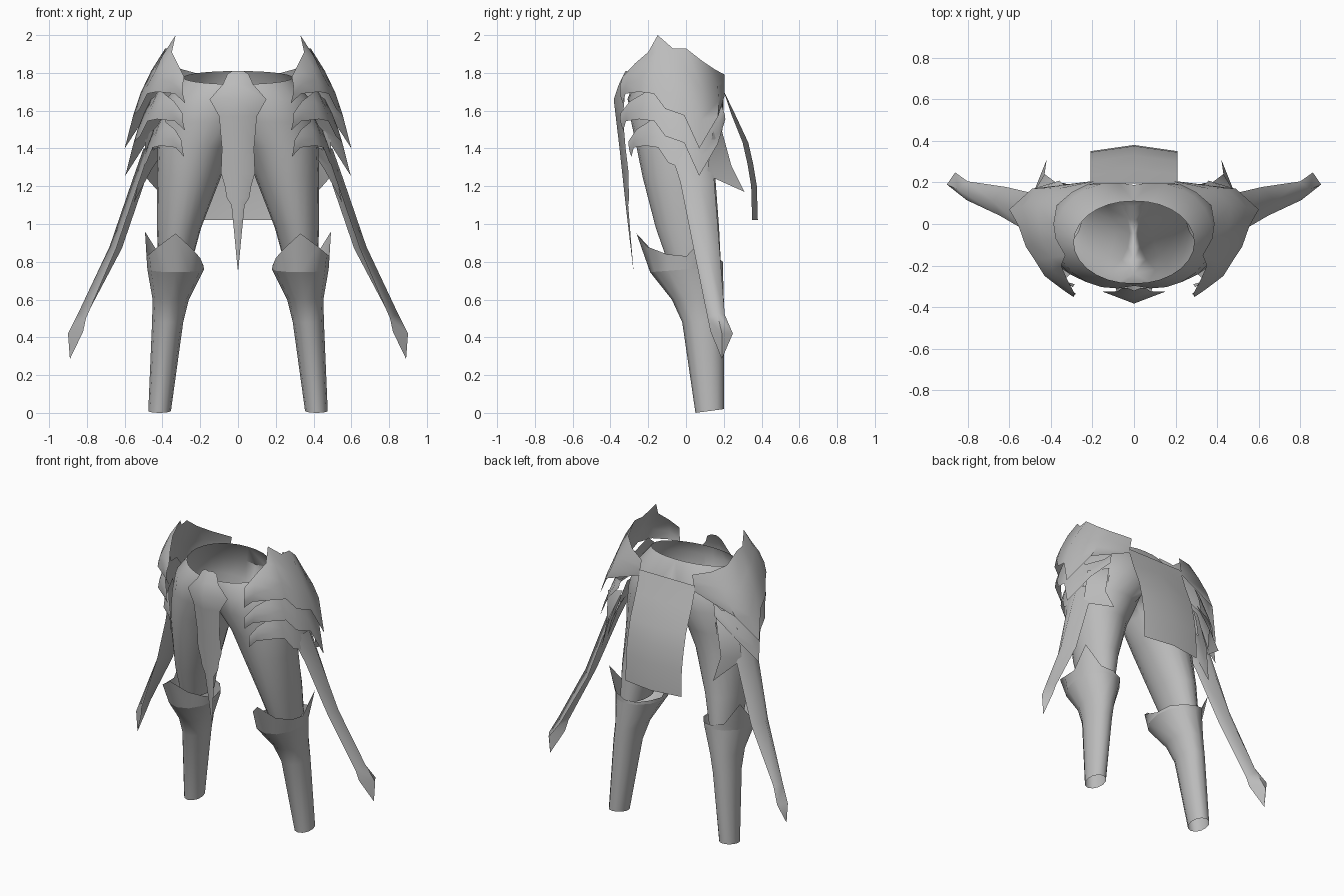
import bpy, bmesh, math
from mathutils import Vector

if "Cube" in bpy.data.objects:
    bpy.data.objects.remove(bpy.data.objects["Cube"])

steel = bpy.data.materials.new("steel_grey")
steel.diffuse_color = (0.5, 0.5, 0.5, 1)
steel.use_nodes = True
steel.node_tree.nodes["Principled BSDF"].inputs["Base Color"].default_value = steel.diffuse_color


def make(name, verts, faces, angle=40, drop_centre=False):
    """Mesh object from points, mirrored over x, smooth with sharp creases."""
    bm = bmesh.new()
    vs = [bm.verts.new(v) for v in verts]
    for f in faces:
        bm.faces.new([vs[i] for i in f])
    if drop_centre:
        wall = [f for f in bm.faces if all(v.co.x < 1e-4 for v in f.verts)]
        bmesh.ops.delete(bm, geom=wall, context='FACES')
    bmesh.ops.remove_doubles(bm, verts=bm.verts, dist=1e-4)
    bmesh.ops.recalc_face_normals(bm, faces=bm.faces)
    me = bpy.data.meshes.new(name)
    bm.to_mesh(me)
    bm.free()
    me.materials.append(steel)
    ob = bpy.data.objects.new(name, me)
    bpy.context.collection.objects.link(ob)
    ob.modifiers.new("mirror", 'MIRROR').merge_threshold = 0.002
    bpy.context.view_layer.objects.active = ob
    ob.select_set(True)
    bpy.ops.object.shade_smooth_by_angle(angle=math.radians(angle))
    ob.select_set(False)


def grid(rows, closed=False):
    """Quads between equally long rows of points."""
    n = len(rows[0])
    verts = [p for r in rows for p in r]
    faces = []
    for i in range(len(rows) - 1):
        for j in range(n if closed else n - 1):
            k = (j + 1) % n
            faces.append((i * n + j, i * n + k, (i + 1) * n + k, (i + 1) * n + j))
    return verts, faces


def ring(x0, x1, y0, y1, z, n, tilt=0.0):
    """Oval ring from the front; one that crosses x = 0 is cut flat there."""
    cx, cy, rx, ry = (x0 + x1) / 2, (y0 + y1) / 2, (x1 - x0) / 2, (y1 - y0) / 2
    pts = []
    m = 7 * n // 20                       # outer points on each side
    cut = math.acos(-cx / rx) if x0 < 0 else 2 * math.pi * m / n
    for k in range(n):
        j = k - m
        if j <= m:
            a = cut * j / m
            x, s = cx + rx * math.cos(a), math.sin(a)
        elif x0 < 0:
            t = (j - m) / (n - 2 * m)
            x, s = 0, math.sin(cut) * (1 - 2 * t)
        else:
            a = 2 * math.pi * j / n
            x, s = cx + rx * math.cos(a), math.sin(a)
        pts.append((max(0.0, x), cy + ry * s, z + tilt * s))
    return pts


# Trousers: thighs merging into an open waist
N = 20
thigh = [ring(0.25, 0.42, -0.09, 0.185, 0.78, N),
         ring(0.195, 0.43, -0.16, 0.175, 0.98, N),
         ring(0.09, 0.43, -0.23, 0.155, 1.25, N),
         ring(0.02, 0.425, -0.26, 0.175, 1.40, N),
         ring(-0.10, 0.41, -0.29, 0.20, 1.54, N),
         ring(-0.20, 0.38, -0.31, 0.20, 1.66, N),
         ring(-0.27, 0.29, -0.285, 0.11, 1.775, N, 0.035)]
make("trousers", *grid(thigh, True), drop_centre=True)


# Shin guards, open at the ankle
def oval(x0, x1, y0, y1, z, tilt=0.0, n=12):
    pts = []
    for k in range(n):
        a = -math.pi / 2 + 2 * math.pi * k / n
        pts.append(((x0 + x1) / 2 + (x1 - x0) / 2 * math.cos(a),
                    (y0 + y1) / 2 + (y1 - y0) / 2 * math.sin(a),
                    z + tilt * math.sin(a)))
    return pts


shin = [oval(0.355, 0.475, 0.05, 0.20, 0.01, 0.01),
        oval(0.29, 0.455, -0.02, 0.20, 0.48),
        oval(0.26, 0.452, -0.075, 0.20, 0.60),
        oval(0.18, 0.48, -0.19, 0.195, 0.76, 0.015)]
make("shin_guard", *grid(shin, True))

# Flared knee crown: front peak and an outer spike
height = [0.95, 0.88, 0.84, 0.83, 0.96, 0.82, 0.80, 0.79, 0.79, 0.78, 0.82, 0.87]
flare = [1.38, 1.25, 1.08, 1.03, 1.25, 1.0, 1.0, 1.0, 1.0, 0.98, 1.0, 1.15]
low = shin[-1]
top = [(0.33 + (p[0] - 0.33) * s, p[1] * s, h)
       for p, s, h in zip(low, flare, height)]
make("knee_crown", *grid([low, top], True), angle=65)

# Hip plates: three overlapping ragged layers, columns run front to back
tops = [(0.285, -0.335, 1.78), (0.32, -0.27, 1.85), (0.35, -0.20, 1.91),
        (0.33, -0.15, 2.0), (0.375, -0.07, 1.93), (0.385, 0.0, 1.93),
        (0.37, 0.09, 1.86), (0.30, 0.15, 1.82), (0.19, 0.205, 1.79)]
ends = [(0.28, -0.335, 1.64), (0.335, -0.32, 1.69), (0.43, -0.25, 1.70),
        (0.48, -0.17, 1.69), (0.52, -0.11, 1.61), (0.555, -0.01, 1.575),
        (0.60, 0.07, 1.40), (0.49, 0.17, 1.57), (0.21, 0.205, 1.68)]


def plate(name, start, drop, inset, first=0, rear=None):
    """One layer; rear replaces the last lower corner of the hidden layers."""
    rows = []
    for i in range(4):
        t = start + (1 - start) * i / 3
        row = []
        for a, b in list(zip(tops, ends))[first:]:
            if rear and a is tops[-1]:
                a, b = tops[-2], rear
            p = Vector(a).lerp(Vector(b), t)
            out = Vector((p.x - 0.1, p.y + 0.05, 0)).normalized()
            if a is not tops[-1]:
                p += out * 0.08 * t * (1 - t)
            row.append((0.31 + (p.x - 0.31) * (1 - inset),
                        p.y * (1 - 0.8 * inset), p.z - drop))
        rows.append(row)
    make(name, *grid(rows), angle=50)


plate("upper_hip_plate", 0.0, 0.0, 0.0)
plate("middle_hip_plate", 0.35, 0.145, 0.01, 0, (0.36, 0.21, 1.70))
plate("lower_hip_plate", 0.4, 0.285, 0.17, 0, (0.37, 0.22, 1.72))

# Spikes behind the hips
make("rear_hip_spike",
     [(0.35, 0.18, 1.53), (0.49, 0.14, 1.48), (0.50, 0.11, 1.26),
      (0.43, 0.24, 1.31), (0.42, 0.31, 1.17)],
     [(0, 1, 3), (1, 2, 3), (2, 4, 3)], angle=70)

# Long side blades, ridged outward with a pointed tip
front = [(0.47, -0.08, 1.38), (0.525, -0.03, 1.22), (0.645, 0.04, 0.87),
         (0.805, 0.115, 0.50), (0.82, 0.13, 0.43), (0.89, 0.19, 0.285)]
ridge = [(0.50, 0.05, 1.40), (0.56, 0.07, 1.23), (0.68, 0.11, 0.88),
         (0.845, 0.165, 0.53), (0.90, 0.19, 0.42), (0.89, 0.19, 0.285)]
back = [(0.43, 0.14, 1.40), (0.495, 0.15, 1.22), (0.615, 0.178, 0.87),
        (0.80, 0.205, 0.52), (0.86, 0.248, 0.42), (0.89, 0.19, 0.285)]
v, f = grid([front, ridge, back])
tip = {11: 5, 17: 5}
f = [tuple(dict.fromkeys(tip.get(i, i) for i in q)) for q in f]
make("side_blade", v, f, angle=80)

# Front tabard: ragged outline folded along the centre
outline = [(0.03, 1.81), (0.055, 1.795), (0.08, 1.74), (0.15, 1.66), (0.10, 1.57),
           (0.085, 1.40), (0.09, 1.27), (0.07, 1.20), (0.06, 1.14), (0.035, 1.10),
           (0.018, 0.93), (0.002, 0.76)]
curve = [(1.82, -0.315), (1.68, -0.385), (1.40, -0.352), (1.06, -0.315), (0.7, -0.272)]


def tabard_y(z):
    for (z0, y0), (z1, y1) in zip(curve, curve[1:]):
        if z >= z1:
            return y0 + (y1 - y0) * (z - z0) / (z1 - z0)


rows = [[(0, tabard_y(z), z), (x, tabard_y(z) + 0.38 * x, z)] for x, z in outline]
make("front_tabard", *grid(rows), angle=25)

# Back skirt: curved sheet with a slight centre fold
rows = [[(0, y + fold, z), (0.21, y, z)]
        for y, z, fold in ((0.195, 1.715, 0.0), (0.24, 1.58, 0.02), (0.30, 1.43, 0.03),
                           (0.325, 1.32, 0.03), (0.345, 1.20, 0.03), (0.35, 1.02, 0.03))]
make("back_skirt", *grid(rows), angle=40)
